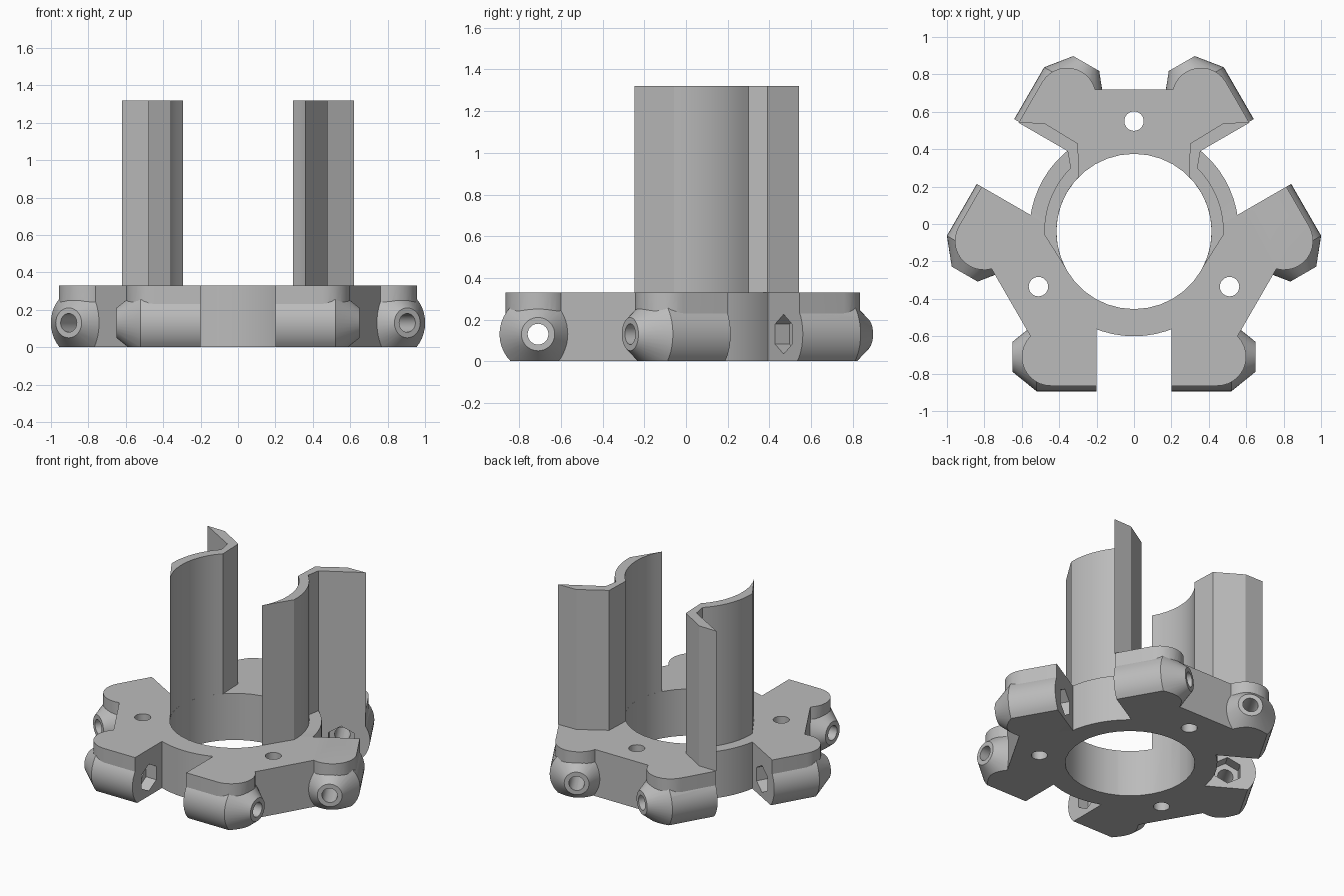
import bpy, bmesh, math

if "Cube" in bpy.data.objects:
    bpy.data.objects.remove(bpy.data.objects["Cube"])

CY = -0.04            # the three-fold axis sits slightly behind x = y = 0
TOP = 0.33            # height of the hub plate
AXIS_R, AXIS_Z = 0.67, 0.13   # distance and height of the cross-bolt axes

grey = bpy.data.materials.new("light_grey_plastic")
grey.diffuse_color = (0.5, 0.5, 0.5, 1)
grey.use_nodes = True
grey.node_tree.nodes["Principled BSDF"].inputs["Base Color"].default_value = grey.diffuse_color


def make(name, bm):
    bmesh.ops.recalc_face_normals(bm, faces=bm.faces[:])
    me = bpy.data.meshes.new(name)
    bm.to_mesh(me)
    bm.free()
    me.materials.append(grey)
    ob = bpy.data.objects.new(name, me)
    ob.location.y = CY
    bpy.context.collection.objects.link(ob)
    return ob


def prism(name, pts, z0, z1):
    bm = bmesh.new()
    lo = [bm.verts.new((x, y, z0)) for x, y in pts]
    hi = [bm.verts.new((x, y, z1)) for x, y in pts]
    n = len(pts)
    bm.faces.new(lo)
    bm.faces.new(hi)
    for i in range(n):
        j = (i + 1) % n
        bm.faces.new((lo[i], lo[j], hi[j], hi[i]))
    return make(name, bm)


def arc(r, a0, a1, n, cx=0, cy=0):
    return [(cx + r * math.cos(math.radians(a0 + (a1 - a0) * i / n)),
             cy + r * math.sin(math.radians(a0 + (a1 - a0) * i / n))) for i in range(n + 1)]


def slot(ang, r, s):
    """Point at radial distance r and sideways offset s from a slot direction."""
    c, sn = math.cos(math.radians(ang)), math.sin(math.radians(ang))
    return (c * r - sn * s, sn * r + c * s)


def rod(name, stations, sides, ang, clip=False):
    """Turned shape along the cross-bolt axis of a slot; stations are (offset, radius)."""
    bm = bmesh.new()
    rings = []
    for s, rad in stations:
        ring = []
        for i in range(sides):
            a = 2 * math.pi * i / sides
            x, y = slot(ang, AXIS_R + rad * math.sin(a), s)
            ring.append(bm.verts.new((x, y, AXIS_Z + rad * math.cos(a))))
        rings.append(ring)
    for a, b in zip(rings, rings[1:]):
        for i in range(sides):
            j = (i + 1) % sides
            bm.faces.new((a[i], a[j], b[j], b[i]))
    bm.faces.new(rings[0])
    bm.faces.new(rings[-1])
    if clip:          # flat underside on the ground plane
        bmesh.ops.bisect_plane(bm, geom=bm.verts[:] + bm.edges[:] + bm.faces[:],
                               plane_co=(0, 0, 0), plane_no=(0, 0, -1), clear_outer=True)
        bmesh.ops.holes_fill(bm, edges=[e for e in bm.edges if e.is_boundary], sides=0)
    return make(name, bm)


def boolean(target, other, op):
    m = target.modifiers.new("cut", 'BOOLEAN')
    m.operation, m.solver, m.object = op, 'EXACT', other
    bpy.context.view_layer.objects.active = target
    bpy.ops.object.modifier_apply(modifier=m.name)
    bpy.data.objects.remove(other)


# Hub ring
hub = prism("hub_plate", arc(0.56, 0, 360, 60)[:-1], 0, TOP)

# Three arms
for k in range(3):
    a = 120 * k + 30
    b = a + 120
    pts = [slot(a, 0.3, 0.2), slot(a, AXIS_R, 0.2), slot(a, AXIS_R, 0.49),
           slot(b, AXIS_R, -0.49), slot(b, AXIS_R, -0.2), slot(b, 0.3, -0.2)]
    boolean(hub, prism("arm", pts, 0, TOP), 'UNION')

# Clamp blocks with coned bosses, a mirrored pair per slot
for ang in (30, 150, 270):
    for sg in (1, -1):
        boss = rod("boss", [(sg * 0.2, 0.185), (sg * 0.52, 0.185), (sg * 0.65, 0.08)], 40, ang, True)
        boolean(hub, boss, 'UNION')
        outline = [(0.2, 0.825)] + [(s, r) for s, r in arc(0.155, 90, -90, 16, 0.445, AXIS_R)] + [(0.2, 0.515)]
        cap = prism("cap", [slot(ang, r, sg * s) for s, r in outline], AXIS_Z, TOP)
        boolean(hub, cap, 'UNION')

# Cross-bolt holes with hexagonal nut pockets, and the upright bolt holes
for ang in (30, 150, 270):
    boolean(hub, rod("drill", [(-0.75, 0.05), (0.75, 0.05)], 24, ang), 'DIFFERENCE')
    boolean(hub, rod("nut_pocket", [(-0.28, 0.095), (0.28, 0.095)], 6, ang), 'DIFFERENCE')
    x, y = slot(ang + 60, 0.59, 0)
    boolean(hub, prism("bolt_hole", arc(0.052, 0, 360, 24, x, y)[:-1], -0.1, 0.5), 'DIFFERENCE')

# Centre bore
boolean(hub, prism("bore", arc(0.415, 0, 360, 36)[:-1], -0.1, 0.5), 'DIFFERENCE')

# Tall guide walls, mirrored: tapering curved shell plus a bent flange
parts = [hub]
wall = (arc(0.48, -2, 45, 10)
        + [(0.355, 0.43), (0.62, 0.583), (0.48, 0.58), (0.30, 0.47)]
        + arc(0.415, 45, -30, 10))
for side, sg in (("right", 1), ("left", -1)):
    parts.append(prism(side + "_guide_wall", [(sg * x, y) for x, y in wall], TOP, 1.32))

for ob in parts:
    bpy.ops.object.select_all(action='DESELECT')
    ob.select_set(True)
    bpy.context.view_layer.objects.active = ob
    bpy.ops.object.shade_smooth_by_angle(angle=math.radians(25))
